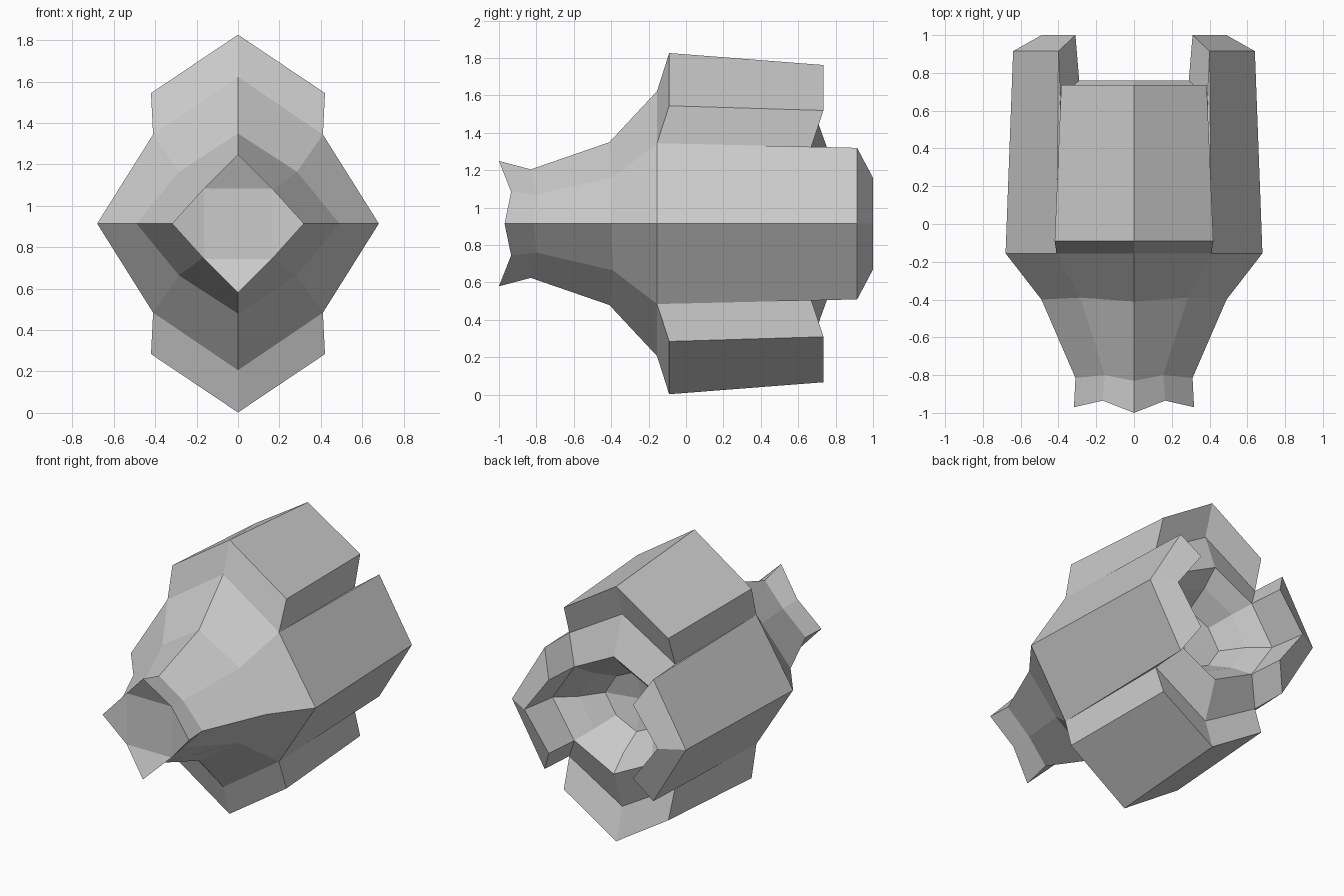
import bpy, bmesh

if "Cube" in bpy.data.objects:
    bpy.data.objects.remove(bpy.data.objects["Cube"])

CENTRE_Z = 0.914

# Long profiles of one quarter shell (x, y, z measured from the centre line)
front_top = [(0, -1.0, .335), (0, -.83, .29), (0, -.41, .435), (0, -.155, .708)]
front_mid = [(.165, -.935, .17), (.155, -.8, .155), (.285, -.39, .25), (.41, -.155, .43)]
front_side = [(.318, -.97, 0), (.31, -.815, 0), (.49, -.4, 0), (.68, -.155, 0)]

# Raised block on top: front edge, rear edge, recessed rear, cavity rim
block_top = [(0, -.09, .912), (0, .735, .848), (0, .67, .64), (0, .76, .39)]
block_mid = [(.42, -.09, .63), (.385, .735, .605), (.39, .67, .41), (.29, .76, .245)]

# Side prong: outer rear edge, bevelled tip, cavity rim
prong_mid = [(.40, .915, .405), (.31, 1.0, .245), (.29, .76, .245)]
prong_side = [(.64, .915, 0), (.49, 1.0, 0), (.45, .76, 0)]

# Cavity bowl behind the rim
bowl_top = [(0, .66, .29), (0, .52, .20)]
bowl_mid = [(.215, .66, .185), (.15, .52, .13)]
bowl_side = [(.33, .66, 0), (.23, .52, 0)]

bm = bmesh.new()


def face(*pts):
    bm.faces.new([bm.verts.new(p) for p in pts])


def loft(a, b):
    for i in range(len(a) - 1):
        face(a[i], a[i + 1], b[i + 1], b[i])


# Upper and side strips of the hull
loft(front_top + block_top + bowl_top, front_mid + block_mid + bowl_mid)
loft(front_mid + prong_mid + bowl_mid, front_side + prong_side + bowl_side)

# Block flank and the step between block and prong
face(front_mid[-1], block_mid[0], block_mid[1], block_mid[2])
face(front_mid[-1], block_mid[2], prong_mid[0])
face(block_mid[2], block_mid[3], prong_mid[1], prong_mid[0])

# Front mouth: flat centre with forward flared points
m = front_mid[0]
up, across = (0, m[1], m[2]), (m[0], m[1], 0)
face((0, m[1], 0), across, m, up)
face(front_top[0], up, m)
face(front_side[0], m, across)

# Cavity floor
face((0, .47, 0), bowl_top[-1], bowl_mid[-1], bowl_side[-1])

bmesh.ops.remove_doubles(bm, verts=bm.verts, dist=.0005)

# Mirror the quarter left/right and top/bottom
for axis in ('X', 'Z'):
    bmesh.ops.mirror(bm, geom=bm.verts[:] + bm.edges[:] + bm.faces[:],
                     axis=axis, merge_dist=.0005)
    bmesh.ops.remove_doubles(bm, verts=bm.verts, dist=.0005)
bmesh.ops.recalc_face_normals(bm, faces=bm.faces)

mesh = bpy.data.meshes.new("thruster_hull")
bm.to_mesh(mesh)
bm.free()
hull = bpy.data.objects.new("thruster_hull", mesh)
hull.location.z = CENTRE_Z
bpy.context.collection.objects.link(hull)
